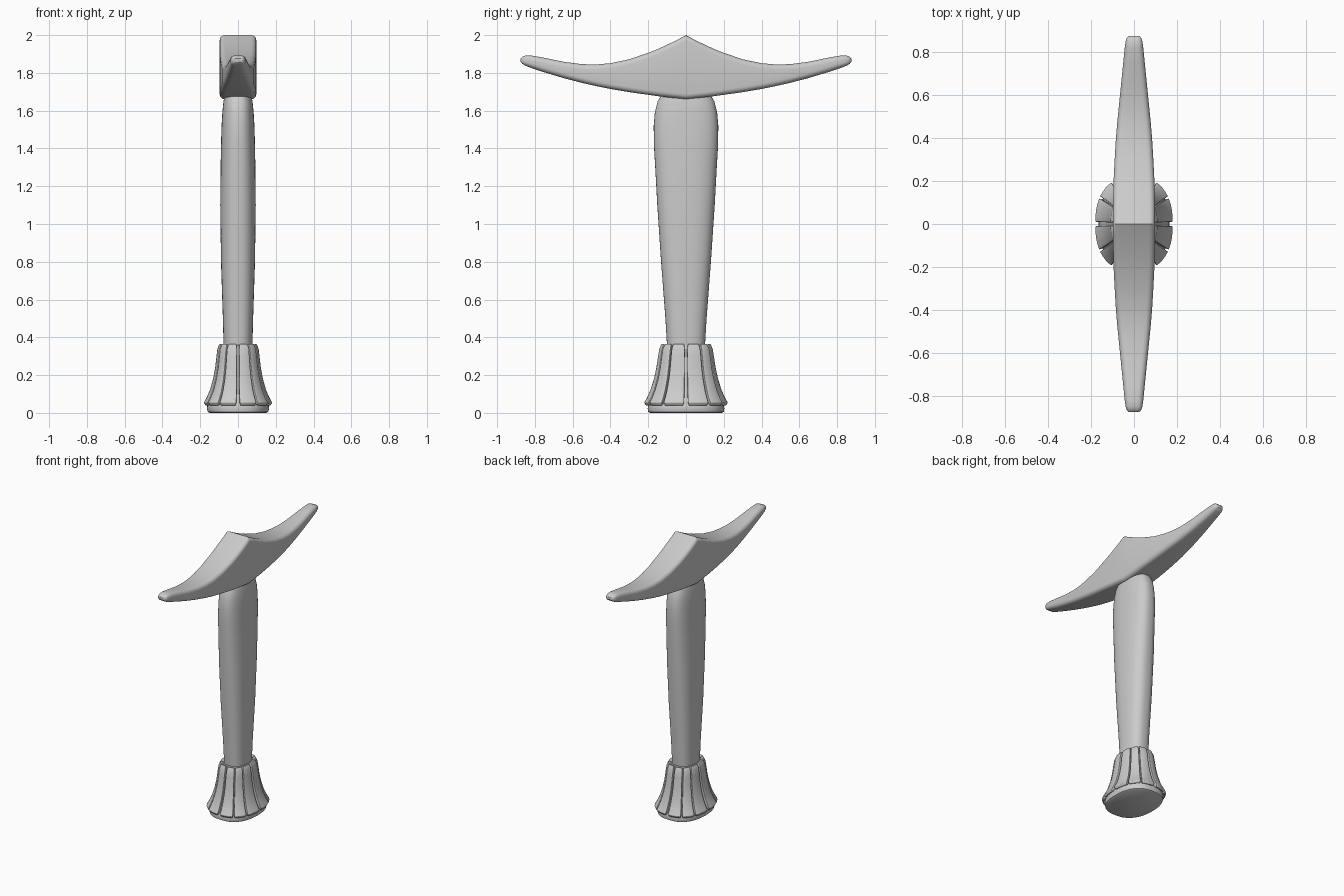
import bpy, bmesh, math

if "Cube" in bpy.data.objects:
    bpy.data.objects.remove(bpy.data.objects["Cube"])


def superellipse(a, b, t, n):
    c, s = math.cos(t), math.sin(t)
    return (a * math.copysign(abs(c) ** (2 / n), c),
            b * math.copysign(abs(s) ** (2 / n), s))


def rounded_rect(w, h, r, seg=5):
    pts = []
    for k, (sx, sy) in enumerate([(1, 1), (-1, 1), (-1, -1), (1, -1)]):
        for i in range(seg + 1):
            t = math.pi / 2 * (k + i / seg)
            pts.append((sx * (w - r) + r * math.cos(t), sy * (h - r) + r * math.sin(t)))
    return pts


def loft(name, rings, closed=True):
    bm = bmesh.new()
    rows = [[bm.verts.new(p) for p in ring] for ring in rings]
    n = len(rows[0])
    for a, b in zip(rows, rows[1:]):
        for i in range(n if closed else n - 1):
            j = (i + 1) % n
            bm.faces.new((a[i], a[j], b[j], b[i]))
    if closed:
        bm.faces.new(rows[0])
        bm.faces.new(rows[-1])
    bmesh.ops.recalc_face_normals(bm, faces=bm.faces)
    me = bpy.data.meshes.new(name)
    bm.to_mesh(me)
    bm.free()
    ob = bpy.data.objects.new(name, me)
    bpy.context.collection.objects.link(ob)
    return ob


def smooth(ob, angle=35):
    bpy.ops.object.select_all(action='DESELECT')
    ob.select_set(True)
    bpy.context.view_layer.objects.active = ob
    bpy.ops.object.shade_smooth_by_angle(angle=math.radians(angle))


def oval(profile, n, steps=64):
    return [[superellipse(a, b, 2 * math.pi * i / steps, n) + (z,) for i in range(steps)]
            for z, a, b in profile]


# Curved crossbar: y, bottom z, top z, half width
half = [(0.05, 1.666, 1.973, .097), (0.1, 1.671, 1.949, .097), (0.15, 1.677, 1.926, .096),
        (0.2, 1.684, 1.906, .095), (0.3, 1.698, 1.872, .090), (0.4, 1.715, 1.851, .084),
        (0.47, 1.729, 1.845, .078), (0.55, 1.747, 1.846, .070), (0.65, 1.773, 1.859, .060),
        (0.75, 1.803, 1.880, .050), (0.82, 1.826, 1.892, .043), (0.85, 1.838, 1.892, .039),
        (0.867, 1.848, 1.885, .033), (0.875, 1.858, 1.875, .022)]
stations = [(-y, b, t, w) for y, b, t, w in reversed(half)] + [(0, 1.66, 2.0, .097)] + half
rings = []
for y, b, t, w in stations:
    h = (t - b) / 2
    rings.append([(x, y, (t + b) / 2 + z) for x, z in rounded_rect(w, h, min(.028, h * .8, w * .8))])
smooth(loft("crossbar", rings))

# Tapered oval shaft
smooth(loft("shaft", oval([(.3, .075, .097), (.5, .08, .109), (.8, .09, .132), (1.1, .094, .152),
                           (1.3, .092, .163), (1.42, .09, .17), (1.52, .087, .171),
                           (1.59, .083, .165), (1.65, .077, .15), (1.69, .068, .125)], 2.5)))

# Flared base core
smooth(loft("base_core", oval([(0, .15, .19), (.006, .16, .2), (.022, .165, .203), (.045, .162, .2),
                               (.1, .138, .178), (.2, .111, .148), (.3, .098, .132),
                               (.345, .09, .122), (.36, .08, .11)], 2.4)))

# Twelve petals wrapped round the base
flare = [(.038, .172, .212), (.055, .181, .221), (.08, .167, .207), (.12, .149, .189),
         (.18, .132, .17), (.24, .121, .157), (.3, .114, .148), (.34, .109, .141), (.365, .099, .13)]
for k in range(12):
    rings = []
    for j, (z, a, b) in enumerate(flare):
        gap = .09 if j in (0, len(flare) - 1) else .05
        rings.append([superellipse(a, b, math.pi / 6 * (k + gap + (1 - 2 * gap) * i / 6), 2.4) + (z,)
                      for i in range(7)])
    petal = loft(f"petal_{k + 1}", rings, closed=False)
    sol = petal.modifiers.new("thickness", 'SOLIDIFY')
    sol.thickness = .026
    sol.offset = -1
    bev = petal.modifiers.new("soft_edges", 'BEVEL')
    bev.width = .008
    bev.segments = 3
    bev.limit_method = 'ANGLE'
    bev.angle_limit = math.radians(50)
    # Keep the solid on the inner side of the visible surface
    f = petal.data.polygons[len(petal.data.polygons) // 2]
    if f.normal.x * f.center.x + f.normal.y * f.center.y < 0:
        petal.data.flip_normals()
    smooth(petal, 40)
